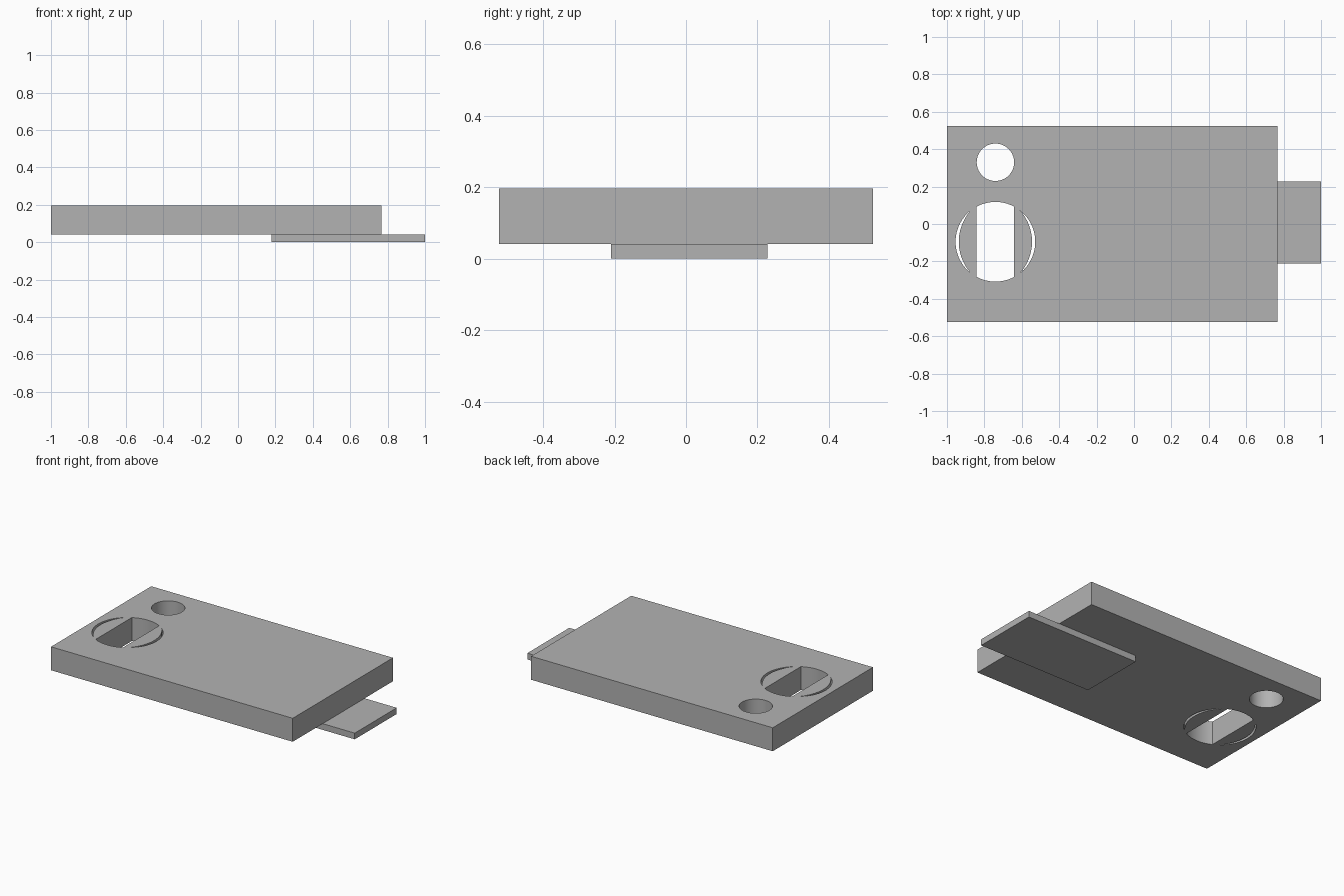
import bpy, bmesh
from math import cos, sin, pi, asin, atan2

if "Cube" in bpy.data.objects:
    bpy.data.objects.remove(bpy.data.objects["Cube"], do_unlink=True)

GREY = (0.45, 0.45, 0.45, 1.0)
mat = bpy.data.materials.new("plain grey")
mat.use_nodes = True
mat.diffuse_color = GREY
mat.node_tree.nodes["Principled BSDF"].inputs["Base Color"].default_value = GREY


def arc(cx, cy, r, a0, a1, n):
    """Points on a circular arc from angle a0 to a1, both ends included."""
    return [(cx + r * cos(a0 + (a1 - a0) * i / n),
             cy + r * sin(a0 + (a1 - a0) * i / n)) for i in range(n + 1)]


def rectangle(x0, x1, y0, y1):
    return [(x0, y0), (x1, y0), (x1, y1), (x0, y1)]


def extruded(name, outlines, z0, z1):
    """Solid plate: the first outline is the rim, the others are through holes."""
    curve = bpy.data.curves.new(name, "CURVE")
    curve.dimensions = "2D"
    curve.fill_mode = "BOTH"
    curve.extrude = (z1 - z0) / 2
    for pts in outlines:
        spline = curve.splines.new("POLY")
        spline.points.add(len(pts) - 1)
        for p, (x, y) in zip(spline.points, pts):
            p.co = (x, y, 0, 1)
        spline.use_cyclic_u = True
    helper = bpy.data.objects.new(name + " outline", curve)
    bpy.context.collection.objects.link(helper)
    mesh = bpy.data.meshes.new_from_object(
        helper.evaluated_get(bpy.context.evaluated_depsgraph_get()))
    bpy.data.objects.remove(helper, do_unlink=True)
    bpy.data.curves.remove(curve)

    # Weld caps to walls and set the plate at its height
    bm = bmesh.new()
    bm.from_mesh(mesh)
    bmesh.ops.remove_doubles(bm, verts=bm.verts, dist=1e-5)
    bmesh.ops.translate(bm, verts=bm.verts, vec=(0, 0, (z0 + z1) / 2))
    bmesh.ops.recalc_face_normals(bm, faces=bm.faces)
    bm.to_mesh(mesh)
    bm.free()
    mesh.name = name
    mesh.materials.clear()
    mesh.materials.append(mat)
    obj = bpy.data.objects.new(name, mesh)
    bpy.context.collection.objects.link(obj)
    bpy.ops.object.select_all(action="DESELECT")
    obj.select_set(True)
    bpy.context.view_layer.objects.active = obj
    bpy.ops.object.shade_smooth_by_angle(angle=pi / 6)
    return obj


# Round hole
round_hole = arc(-0.741, 0.33, 0.10, 0, 2 * pi, 64)[:-1]

# Slot: straight sides, ends rounded on the large circle
CX, CY, R = -0.741, -0.095, 0.213
half = asin(0.10 / R)
slot = (arc(CX, CY, R, pi / 2 - half, pi / 2 + half, 16)
        + arc(CX, CY, R, 1.5 * pi - half, 1.5 * pi + half, 16))

# Thin crescent slits on either side of the slot, pointed at both ends
TIP_X, TIP_Y, INNER_R = 0.131, 0.168, 0.25
offset = (INNER_R ** 2 - TIP_Y ** 2) ** 0.5 - TIP_X
outer_a = atan2(TIP_Y, TIP_X)
inner_a = asin(TIP_Y / INNER_R)
crescent = (arc(0, 0, R, -outer_a, outer_a, 28)
            + arc(-offset, 0, INNER_R, inner_a, -inner_a, 28)[1:-1])
slits = [[(CX + side * x, CY + y) for x, y in crescent] for side in (1, -1)]

# Main plate with its cut-outs
extruded("main_plate",
         [rectangle(-1.0, 0.766, -0.523, 0.523), round_hole, slot] + slits,
         0.041, 0.196)

# Thin tongue under the plate, sticking out at the end
extruded("tongue", [rectangle(0.178, 1.0, -0.21, 0.228)], 0.0, 0.041)
